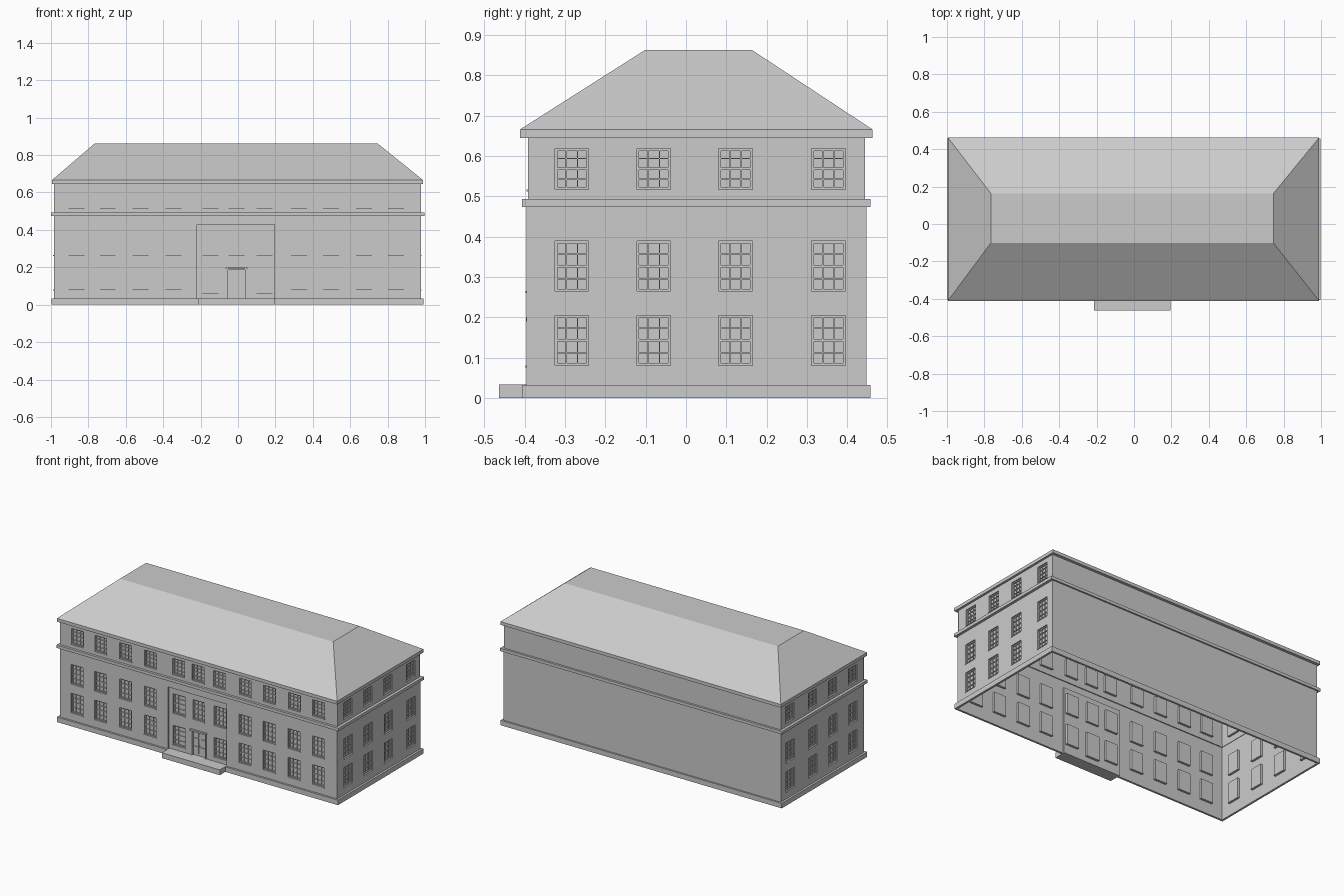
import bpy, bmesh

if "Cube" in bpy.data.objects:
    bpy.data.objects.remove(bpy.data.objects["Cube"])

X0, X1, Y0, Y1 = -0.985, 0.979, -0.395, 0.447      # main wall planes


def finish(name, bm):
    me = bpy.data.meshes.new(name)
    bm.to_mesh(me)
    bm.free()
    ob = bpy.data.objects.new(name, me)
    bpy.context.collection.objects.link(ob)
    return ob


def quad(bm, *pts):
    bm.faces.new([bm.verts.new(p) for p in pts])


def box(bm, P, u0, u1, z0, z1, d0, d1):
    """Box in wall coordinates: u along the wall, z up, d depth inward."""
    v = [bm.verts.new(P(u, z, d)) for d in (d0, d1) for z in (z0, z1) for u in (u0, u1)]
    for f in ((0, 1, 3, 2), (4, 6, 7, 5), (0, 4, 5, 1), (2, 3, 7, 6), (0, 2, 6, 4), (1, 5, 7, 3)):
        bm.faces.new([v[i] for i in f])


def reveal(bm, P, h, d0, d1):
    u0, u1, z0, z1 = h
    c = [(u0, z0), (u1, z0), (u1, z1), (u0, z1)]
    for (a, b), (e, f) in zip(c, c[1:] + c[:1]):
        quad(bm, P(a, b, d0), P(a, b, d1), P(e, f, d1), P(e, f, d0))


def sheet(name, P, u0, u1, z0, z1, holes, d=0.0):
    """Wall sheet with rectangular openings."""
    bm = bmesh.new()
    us = sorted({u0, u1, *[h[0] for h in holes], *[h[1] for h in holes]})
    zs = sorted({z0, z1, *[h[2] for h in holes], *[h[3] for h in holes]})
    for a, b in zip(us, us[1:]):
        for c, e in zip(zs, zs[1:]):
            m, n = (a + b) / 2, (c + e) / 2
            if not any(h[0] < m < h[1] and h[2] < n < h[3] for h in holes):
                quad(bm, P(a, c, d), P(b, c, d), P(b, e, d), P(a, e, d))
    bmesh.ops.remove_doubles(bm, verts=bm.verts, dist=1e-5)
    return finish(name, bm)


def windows(name, P, holes, d=0.0):
    """Reveals, pane, frame, glazing bars and sill of every window."""
    bm = bmesh.new()
    for h in holes:
        u0, u1, z0, z1 = h
        g = d + 0.014
        reveal(bm, P, h, d, g)
        quad(bm, P(u0, z0, g), P(u1, z0, g), P(u1, z1, g), P(u0, z1, g))
        f = 0.006
        for a, b in ((u0, u0 + f), (u1 - f, u1)):
            box(bm, P, a, b, z0, z1, g - 0.007, g)
        for a, b in ((z0, z0 + f), (z1 - f, z1)):
            box(bm, P, u0 + f, u1 - f, a, b, g - 0.007, g)
        for i in (1, 2):
            u = u0 + (u1 - u0) * i / 3
            box(bm, P, u - 0.0015, u + 0.0015, z0, z1, g - 0.005, g)
        for i in (1, 2, 3):
            z = z0 + (z1 - z0) * i / 4
            w = 0.003 if i == 2 else 0.0015
            box(bm, P, u0, u1, z - w, z + w, g - 0.006, g)
        box(bm, P, u0 - 0.002, u1 + 0.002, z0 - 0.005, z0, d - 0.003, g)
    return finish(name, bm)


def band(name, x0, x1, y0, y1, z0, z1, w=0.022):
    """Hollow rectangular moulding running around the building."""
    bm = bmesh.new()
    loops = []
    for i, z in ((0, z0), (0, z1), (w, z1), (w, z0)):
        loops.append([bm.verts.new(p) for p in ((x0 + i, y0 + i, z), (x1 - i, y0 + i, z),
                                                (x1 - i, y1 - i, z), (x0 + i, y1 - i, z))])
    for a, b in zip(loops, loops[1:] + loops[:1]):
        for k in range(4):
            n = (k + 1) % 4
            bm.faces.new((a[k], a[n], b[n], b[k]))
    return finish(name, bm)


front = lambda u, z, d: (u, Y0 + d, z)
back = lambda u, z, d: (-u, Y1 - d, z)
right = lambda u, z, d: (X1 - d, u, z)
left = lambda u, z, d: (X0 + d, -u, z)

LOW, MID, TOP = (0.081, 0.205), (0.265, 0.389), (0.517, 0.619)
wings = [-0.863, -0.697, -0.521, -0.345, 0.326, 0.497, 0.674, 0.845]
centre = [-0.147, -0.008, 0.142]
BAY = (-0.22, 0.196, 0.03, 0.428)
BD = 0.01
span = lambda cs, r, w=0.042: [(c - w, c + w, *r) for c in cs]

# front wall with recessed entrance bay
wing_holes = span(wings, LOW) + span(wings, MID)
top_holes = span(wings + centre, TOP)
sheet("front_wall", front, X0, X1, 0.0, 0.48, wing_holes + [BAY])
sheet("front_upper_wall", front, X0, X1, 0.48, 0.655, top_holes, 0.003)
windows("front_windows", front, wing_holes)
windows("front_upper_windows", front, top_holes, 0.003)

DOOR = (-0.054, 0.038, 0.033, 0.188)
bay_holes = span(centre, MID) + span([centre[0], centre[2]], (0.063, 0.187))
sheet("entrance_bay", front, *BAY, bay_holes + [DOOR], BD)
windows("entrance_bay_windows", front, bay_holes, BD)
bm = bmesh.new()
reveal(bm, front, BAY, 0, BD)
finish("entrance_bay_reveal", bm)

# double door with panels, handle and hood
bm = bmesh.new()
D = BD + 0.012
reveal(bm, front, DOOR, BD, D)
box(bm, front, *DOOR, D, D + 0.004)
for c in (-0.031, 0.015):
    for z0, z1 in ((0.045, 0.09), (0.098, 0.143), (0.153, 0.18)):
        box(bm, front, c - 0.016, c + 0.016, z0, z1, D - 0.004, D)
box(bm, front, -0.013, -0.009, 0.092, 0.102, D - 0.008, D)
finish("entrance_door", bm)
bm = bmesh.new()
box(bm, front, -0.066, 0.05, 0.19, 0.2, BD - 0.012, BD)
for u in (-0.062, 0.038):
    box(bm, front, u, u + 0.008, 0.033, 0.19, BD - 0.004, BD)
finish("door_surround", bm)

# side walls
for nm, P, s in (("right", right, 1), ("left", left, -1)):
    cols = [s * c for c in (-0.283, -0.08, 0.123, 0.353)]
    a, b = sorted((s * Y0, s * Y1))
    low = span(cols, LOW) + span(cols, MID)
    top = span(cols, TOP)
    sheet(nm + "_wall", P, a, b, 0, 0.48, low)
    sheet(nm + "_upper_wall", P, a + 0.003, b - 0.003, 0.48, 0.655, top, 0.003)
    windows(nm + "_windows", P, low)
    windows(nm + "_upper_windows", P, top, 0.003)

# plain back wall
sheet("back_wall", back, -X1, -X0, 0, 0.48, [])
sheet("back_upper_wall", back, -X1, -X0, 0.48, 0.655, [], 0.003)

# plinth, belt course and cornice
band("plinth", -0.998, 0.993, -0.407, 0.457, 0, 0.032, 0.013)
band("belt_course", -1.0, 0.996, -0.407, 0.457, 0.474, 0.493, 0.018)
band("cornice", -0.995, 0.99, -0.411, 0.462, 0.645, 0.666)

# hipped roof with flat top
bm = bmesh.new()
lo = [bm.verts.new(p) for p in ((-0.995, -0.411, 0.666), (0.99, -0.411, 0.666),
                                (0.99, 0.462, 0.666), (-0.995, 0.462, 0.666))]
hi = [bm.verts.new(p) for p in ((-0.765, -0.101, 0.863), (0.745, -0.101, 0.863),
                                (0.745, 0.163, 0.863), (-0.765, 0.163, 0.863))]
for k in range(4):
    n = (k + 1) % 4
    bm.faces.new((lo[k], lo[n], hi[n], hi[k]))
bm.faces.new(hi)
finish("roof", bm)

# entrance step
bm = bmesh.new()
box(bm, front, -0.215, 0.195, 0, 0.034, -0.068, 0.01)
finish("entrance_step", bm)
